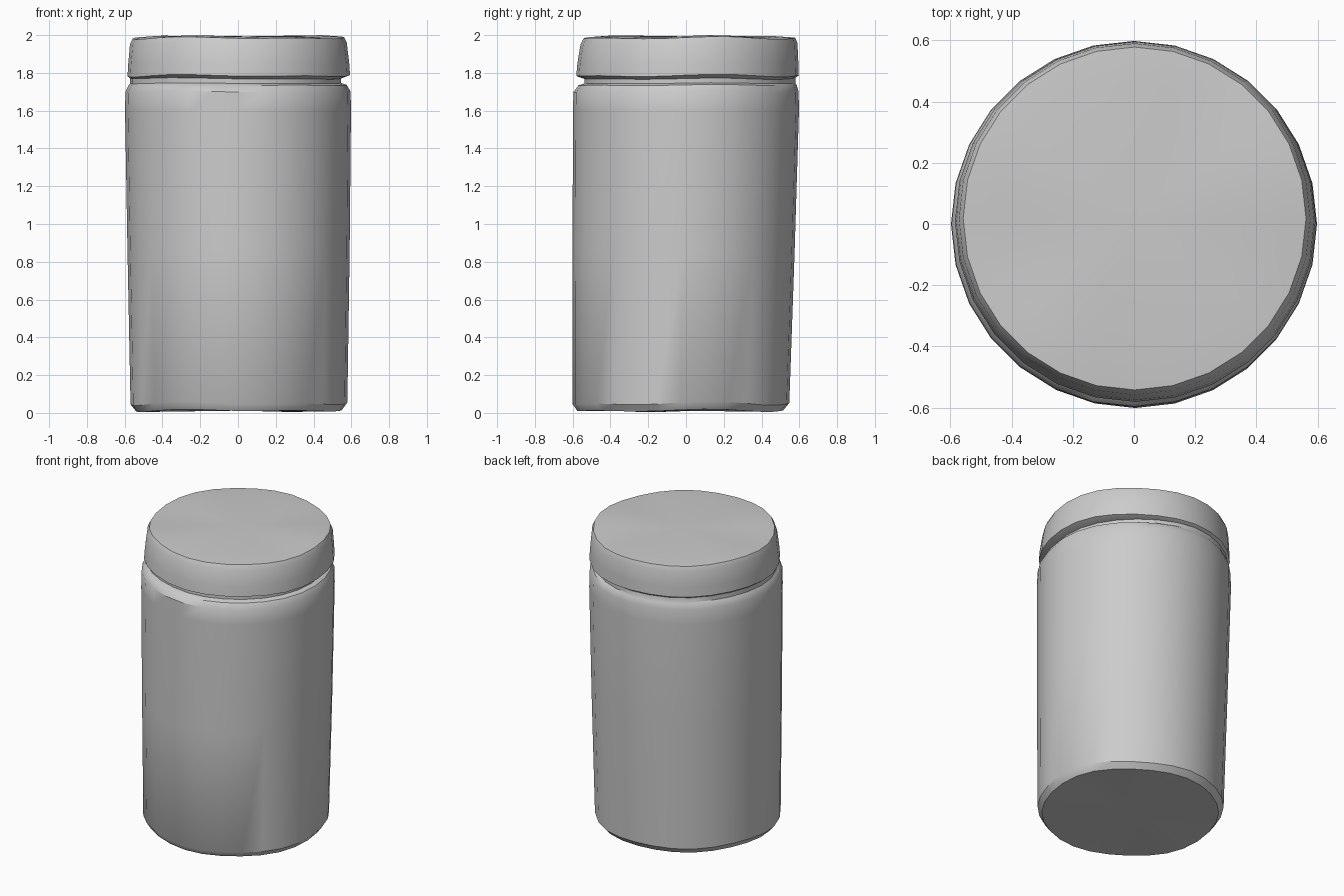
import bpy, bmesh, math
from math import sin, cos, pi

SIDES = 28

if "Cube" in bpy.data.objects:
    bpy.data.objects.remove(bpy.data.objects["Cube"], do_unlink=True)

grey = bpy.data.materials.new("plain_grey")
grey.use_nodes = True
colour = (0.6, 0.6, 0.6, 1)
grey.diffuse_color = colour
grey.node_tree.nodes["Principled BSDF"].inputs["Base Color"].default_value = colour


def groove(angle):
    """Groove depth: deep at the front and left, shallow at the back right."""
    return 0.012 + 0.03 * min(1, max(0, 0.6 + cos(angle + pi / 5)))


def lathe(name, rings):
    """Rings are (radius, height, x centre, y centre, grooved, wobble), capped at both ends."""
    bm = bmesh.new()
    loops = []
    for radius, height, cx, cy, grooved, wobble in rings:
        loop = []
        for i in range(SIDES):
            a = 2 * pi * i / SIDES
            r = radius - groove(a) * grooved
            z = height + wobble * (sin(3 * a + 1) + sin(5 * a)) / 2
            loop.append(bm.verts.new((cx + r * cos(a), cy + r * sin(a), z)))
        loops.append(loop)
    for low, high in zip(loops, loops[1:]):
        for i in range(SIDES):
            j = (i + 1) % SIDES
            bm.faces.new((low[i], low[j], high[j], high[i]))
    # Caps fan out from a centre point
    for loop, ring in ((loops[0], rings[0]), (loops[-1], rings[-1])):
        centre = bm.verts.new((ring[2], ring[3], ring[1]))
        for i in range(SIDES):
            bm.faces.new((loop[i], loop[(i + 1) % SIDES], centre))
    bmesh.ops.recalc_face_normals(bm, faces=bm.faces)
    mesh = bpy.data.meshes.new(name)
    bm.to_mesh(mesh)
    bm.free()
    mesh.materials.append(grey)
    obj = bpy.data.objects.new(name, mesh)
    bpy.context.collection.objects.link(obj)
    bpy.ops.object.select_all(action="DESELECT")
    obj.select_set(True)
    bpy.context.view_layer.objects.active = obj
    bpy.ops.object.shade_smooth_by_angle(angle=math.radians(35))
    return obj


# Slightly leaning jar body, with a chamfered base and a narrow neck
lathe("jar_body", [
    (0.545, 0.012, 0.005, -0.03, 0, 0.008),
    (0.574, 0.05, 0.005, -0.027, 0, 0.012),
    (0.588, 0.85, 0.003, -0.013, 0, 0),
    (0.598, 1.6, 0, 0, 0, 0),
    (0.596, 1.70, 0, 0, 0, 0.006),
    (0.586, 1.735, 0.002, 0.004, 0.3, 0.004),
    (0.586, 1.745, 0.002, 0.006, 1, 0.003),
    (0.586, 1.79, 0.002, 0.006, 1, 0),
])

# Lid with a soft shoulder
lathe("lid", [
    (0.575, 1.765, 0.004, 0.007, 1, 0.004),
    (0.589, 1.785, 0.004, 0.008, 0, 0.008),
    (0.585, 1.85, 0.004, 0.010, 0, 0),
    (0.574, 1.955, 0.002, 0.016, 0, 0.01),
    (0.560, 1.985, 0.002, 0.018, 0, 0.008),
    (0.45, 1.993, 0.002, 0.018, 0, 0.007),
])
